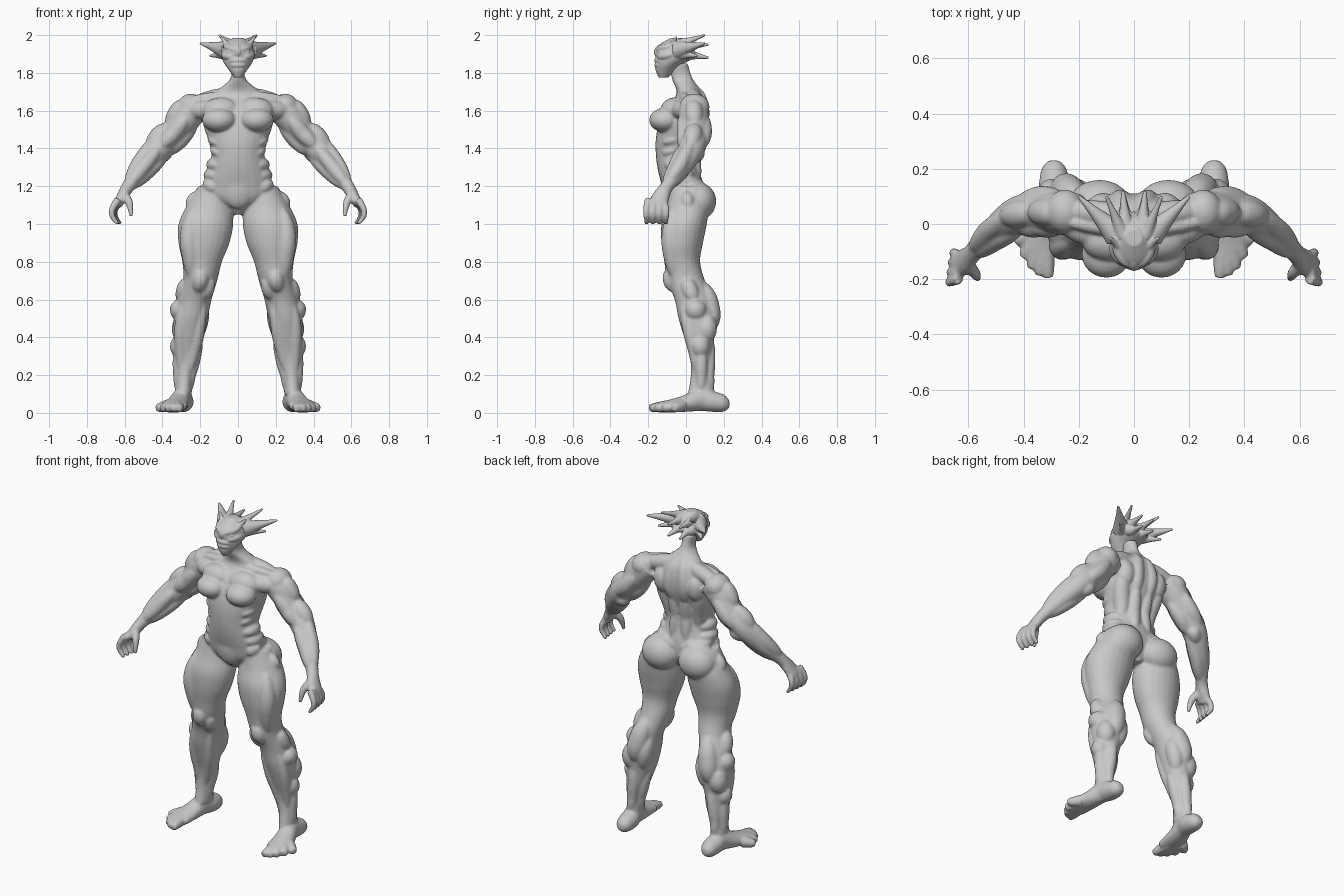
import bpy
import bmesh
from mathutils import Matrix, Vector

default_cube = bpy.data.objects.get("Cube")
if default_cube:
    bpy.data.objects.remove(default_cube, do_unlink=True)

skin = bpy.data.materials.new("clay grey")
skin.use_nodes = True
skin.diffuse_color = (.58, .58, .58, 1)
skin.node_tree.nodes["Principled BSDF"].inputs["Base Color"].default_value = skin.diffuse_color

OUTER, BACK, UP = Vector((1, 0, 0)), Vector((0, 1, 0)), Vector((0, 0, 1))
INNER, FRONT = -OUTER, -BACK


def as_rings(keys):
    """Each ring holds a centre, a width and a depth; round rings give one radius."""
    return [Vector(key if len(key) == 5 else (*key, key[3])) for key in keys]


def column(bottom, step, rows):
    """Stack rows of (x, y, width, depth) at an even spacing."""
    return as_rings([(x, y, bottom + step * level, width, depth)
                     for level, (x, y, width, depth) in enumerate(rows)])


def smooth_rings(rings, steps):
    """Insert rings along a smooth curve through the given ones."""
    padded = [rings[0]] + rings + [rings[-1]]
    result = []
    for before, start, end, after in zip(padded, padded[1:], padded[2:], padded[3:]):
        leave, arrive, delta = (end - before) / 2, (after - start) / 2, end - start
        square = delta * 3 - leave * 2 - arrive
        cubic = leave + arrive - delta * 2
        for step in range(steps):
            t = step / steps
            result.append(start + leave * t + square * t ** 2 + cubic * t ** 3)
    return result + [rings[-1]]


def sweep(bm, keys, level=False, sides=24, steps=5):
    """Skin elliptical rings along a path; level rings stay horizontal."""
    rings = smooth_rings(as_rings(keys), steps)
    points = [Vector(ring[:3]) for ring in rings]
    overall = (points[-1] - points[0]).normalized()
    reference = BACK if level or abs(overall.z) > .5 else UP
    loops = []
    for i, (point, ring) in enumerate(zip(points, rings)):
        ahead = points[min(i + 1, len(points) - 1)] - points[max(i - 1, 0)]
        along = UP if level else ahead.normalized()
        across = reference.cross(along).normalized()
        upward = along.cross(across)
        wide, deep = max(ring[3], .001), max(ring[4], .001)
        loop = []
        for side in range(sides):
            turn = Matrix.Rotation(6.2832 * side / sides, 2) @ Vector((1, 0))
            loop.append(bm.verts.new(point + across * turn.x * wide + upward * turn.y * deep))
        loops.append(loop)
    for lower, upper in zip(loops, loops[1:]):
        for side in range(sides):
            after = (side + 1) % sides
            bm.faces.new((lower[side], lower[after], upper[after], upper[side]))
    bm.faces.new(loops[0][::-1])
    bm.faces.new(loops[-1])


def ball(bm, centre, radii):
    matrix = Matrix.Translation(centre) @ Matrix.Diagonal((*radii, 1))
    bmesh.ops.create_uvsphere(bm, u_segments=24, v_segments=16, radius=1, matrix=matrix)


def spindle(bm, path, radius):
    """Sweep a muscle that is thick in the middle of its path."""
    last = len(path) - 1
    keys = []
    for i, point in enumerate(path):
        swell = 1 - (2 * i / last - 1) ** 2
        keys.append((*point, radius * max(swell, .1) ** .5))
    sweep(bm, keys)


def strap(bm, start, end, radius):
    """A straight muscle between two points."""
    spindle(bm, [Vector(start).lerp(Vector(end), i / 6) for i in range(7)], radius)


def bulge(bm, limb, facing, first, last, radius, toward=None):
    """A muscle half sunk in the surface of a limb, from one of its rings to another."""
    path = []
    for i in range(7):
        t = first + (last - first) * i / 6
        low = min(int(t), len(limb) - 2)
        ring = limb[low] + (limb[low + 1] - limb[low]) * (t - low)
        way = facing.lerp(toward or facing, i / 6).normalized()
        surface = Vector((way.x * ring[3], way.y * ring[4], way.z * ring[3]))
        path.append(Vector(ring[:3]) + surface - way * radius / 2)
    spindle(bm, path, radius)


def mirror_copy(bm):
    copied = bmesh.ops.duplicate(bm, geom=bm.verts[:] + bm.edges[:] + bm.faces[:])["geom"]
    verts = [item for item in copied if isinstance(item, bmesh.types.BMVert)]
    bmesh.ops.scale(bm, vec=(-1, 1, 1), verts=verts)


def finish(bm, name, voxel, smoothing):
    """Fuse the pieces into one softened object."""
    bmesh.ops.recalc_face_normals(bm, faces=bm.faces[:])
    mesh = bpy.data.meshes.new(name)
    bm.to_mesh(mesh)
    bm.free()
    mesh.materials.append(skin)
    obj = bpy.data.objects.new(name, mesh)
    bpy.context.collection.objects.link(obj)
    fuse = obj.modifiers.new("fuse", "REMESH")
    fuse.mode = "VOXEL"
    fuse.voxel_size = voxel
    fuse.use_smooth_shade = True
    soften = obj.modifiers.new("soften", "SMOOTH")
    soften.iterations = smoothing


body = bmesh.new()

# leg from ankle to hip
leg = column(.1, .1, [(.29, .08, .045, .07), (.283, .08, .045, .055), (.27, .08, .06, .06),
                      (.26, .07, .08, .08), (.25, .06, .09, .1), (.23, .04, .09, .1),
                      (.2, 0, .09, .1), (.19, -.02, .105, .095), (.18, -.02, .135, .11),
                      (.17, -.01, .145, .12), (.15, .01, .12, .11), (.13, 0, .08, .08)])
sweep(body, leg, level=True)
# thigh and buttock
bulge(body, leg, FRONT + OUTER, 6, 10, .05)
ball(body, (.125, .065, 1.12), (.115, .095, .1))
strap(body, (.03, .06, 1.22), (.24, .03, 1.12), .06)
# knee pads
bulge(body, leg, FRONT, 5.4, 6.7, .045)
bulge(body, leg, FRONT + INNER, 5, 6.2, .04)
bulge(body, leg, OUTER, 4.8, 6.2, .045)
# calf bulges
bulge(body, leg, BACK, 3.2, 6, .06)
bulge(body, leg, OUTER, 3.9, 5, .06)
bulge(body, leg, OUTER + BACK, 2.7, 4.2, .055)
bulge(body, leg, OUTER, 1.9, 3.1, .05)
bulge(body, leg, INNER + BACK, 2.8, 5, .05)
# shin and ankle cords
for facing in (FRONT + OUTER, FRONT + INNER):
    bulge(body, leg, facing, 1, 5, .035)
for facing in (OUTER, INNER, BACK):
    bulge(body, leg, facing, 0, 3, .035)
# foot and toes
sweep(body, [(.29, .23, .05, .02), (.29, .2, .05, .045), (.29, .14, .06, .055), (.3, .08, .07, .05, .06),
             (.32, 0, .05, .06, .045), (.34, -.1, .035, .07, .03)])
for toe in range(5):
    tip = Vector((.31 + .03 * toe, .008 * toe ** 2 - .195, .025))
    root = tip.lerp(Vector((.33, 0, .045)), .6)
    sweep(body, [(*root, .035), (*tip.lerp(root, .3), .026), (*tip, .018)])

# arm from shoulder to a flattened palm
arm = as_rings([(.2, .04, 1.63, .07), (.26, .04, 1.58, .08), (.34, .045, 1.48, .07),
                (.42, .03, 1.4, .07), (.51, -.03, 1.29, .05), (.58, -.1, 1.2, .035),
                (.61, -.13, 1.15, .03, .045), (.64, -.15, 1.1, .025, .05)])
sweep(body, arm)
above, below = OUTER + UP, INNER - UP
# shoulder and upper arm muscles
ball(body, (.25, .045, 1.62), (.07, .08, .07))
for facing in (FRONT, BACK, below):
    bulge(body, arm, facing, 1, 3, .045)
bulge(body, arm, above, .6, 2, .05)
bulge(body, arm, above, 1.8, 3.3, .05)
# elbow and forearm cords
bulge(body, arm, BACK + below, 2.6, 3.4, .04)
for facing in (above, below, FRONT):
    bulge(body, arm, facing, 2.8, 5, .04)
# fingers and thumb
for finger in range(4):
    x, y = .655 - .005 * finger, .035 * finger - .21
    sweep(body, [(x - .02, y * .7 - .05, 1.13, .022), (x + .01, y, 1.08, .017),
                 (x + .01, y, 1.04, .015), (x - .02, y, 1, .01)])
sweep(body, [(.6, -.15, 1.15, .025), (.575, -.18, 1.11, .02), (.565, -.2, 1.04, .01)])

# torso and neck
torso = column(1.05, .08, [(0, 0, .03, .05), (0, -.01, .16, .1), (0, -.02, .18, .11),
                           (0, -.04, .155, .11), (0, -.05, .14, .11), (0, -.04, .16, .12),
                           (0, -.02, .185, .125), (0, 0, .19, .11), (0, .02, .13, .07),
                           (0, -.02, .04, .055), (0, -.04, .04, .05)])
# chest and shoulder girdle
ball(body, (.1, -.11, 1.55), (.09, .085, .065))
ball(body, (.09, -.06, 1.6), (.1, .075, .07))
strap(body, (.08, -.06, 1.61), (.28, .01, 1.6), .05)
strap(body, (0, -.03, 1.68), (.26, .01, 1.66), .028)
strap(body, (0, .03, 1.7), (.27, .05, 1.63), .045)
# back muscles
spinal = BACK + OUTER * .3
bulge(body, torso, spinal, 2, 6, .04)
bulge(body, torso, spinal, 5, 8.5, .04)
bulge(body, torso, BACK + OUTER, 5.5, 7.5, .06)
bulge(body, torso, OUTER + spinal, 3, 7, .05)
# ribs, flank rolls and hip crest
for level in (4, 4.7):
    bulge(body, torso, OUTER, level + .3, level, .02, toward=OUTER + FRONT)
for level in (2.6, 3.3):
    bulge(body, torso, OUTER + FRONT, level, level, .035, toward=OUTER + BACK)
bulge(body, torso, OUTER + FRONT, 1.6, 2.2, .04, toward=OUTER)
bulge(body, torso, BACK, 1.6, 2.4, .035, toward=OUTER)
bulge(body, leg, OUTER, 9.8, 10.7, .035)
mirror_copy(body)
sweep(body, torso, level=True)
ball(body, (0, -.08, 1.2), (.09, .05, .12))
finish(body, "body", voxel=.007, smoothing=6)

# head with brows, cheeks, eyes, nose, muzzle and lips
head = bmesh.new()
skull = column(1.775, .035, [(0, -.12, .02, .025), (0, -.11, .045, .05), (0, -.09, .07, .07),
                             (0, -.06, .085, .1), (0, -.06, .085, .1), (0, -.06, .07, .08),
                             (0, -.05, .03, .03)])
bulge(head, skull, FRONT, 4, 5, .02, toward=OUTER)
bulge(head, skull, FRONT + OUTER * .3, 3, 3.6, .022, toward=OUTER)
ball(head, (.045, -.13, 1.91), (.018, .016, .012))
ball(head, (.045, .01, 1.9), (.035, .04, .035))
# pointed ears, horns and nape spikes, each from root to tip
for root, tip, radius in (((.06, -.04, 1.92), (.2, .1, 1.957), .05),
                          ((.06, -.03, 1.9), (.15, .06, 1.89), .035),
                          ((.04, -.04, 1.95), (.1, .1, 2), .03),
                          ((.03, -.02, 1.94), (.04, .12, 1.95), .035),
                          ((.03, 0, 1.9), (.04, .12, 1.88), .035),
                          ((.05, -.08, 1.94), (.09, -.05, 1.99), .025)):
    middle = Vector(root).lerp(Vector(tip), .5)
    sweep(head, [(*root, radius), (*middle, radius / 2), (*tip, .006)])
mirror_copy(head)
sweep(head, skull, level=True)
ball(head, (0, -.125, 1.86), (.06, .035, .03))
bulge(head, skull, FRONT, 3, 5, .02)
for level in (1.9, 2.6):
    bulge(head, skull, FRONT + OUTER, level, level, .016, toward=FRONT + INNER)
finish(head, "head", voxel=.004, smoothing=3)
